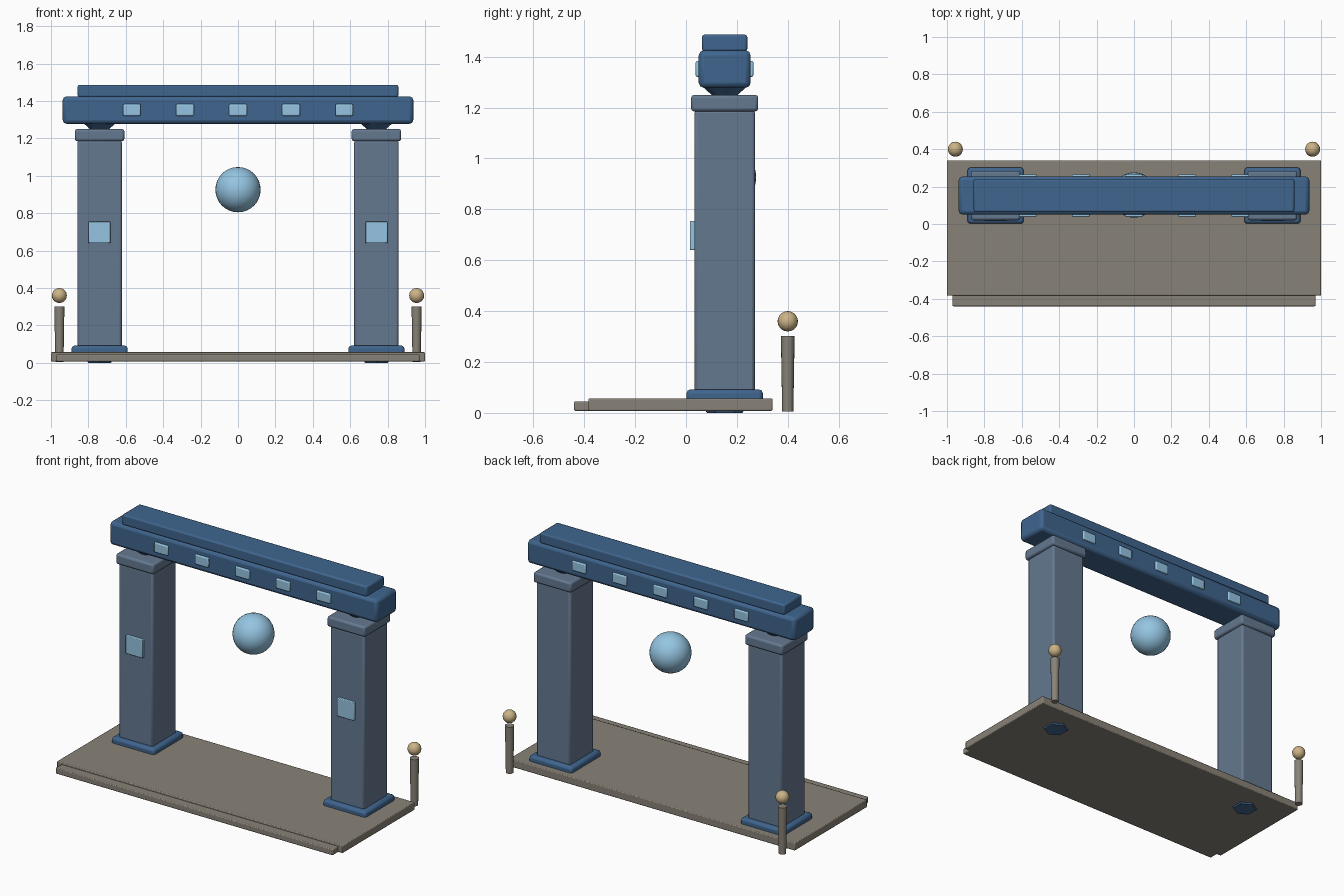
import bpy, math

if "Cube" in bpy.data.objects:
    bpy.data.objects.remove(bpy.data.objects["Cube"])


def material(name, rgb):
    m = bpy.data.materials.new(name)
    m.diffuse_color = (*rgb, 1)
    m.use_nodes = True
    m.node_tree.nodes["Principled BSDF"].inputs["Base Color"].default_value = m.diffuse_color
    return m


STONE = material("warm_stone", (0.25, 0.225, 0.185))
PILLAR = material("slate_blue", (0.13, 0.19, 0.28))
BEAM = material("deep_blue", (0.05, 0.13, 0.27))
GLOW = material("pale_blue", (0.30, 0.56, 0.76))
GOLD = material("lamp_gold", (0.60, 0.45, 0.24))


def finish(name, mat, smooth=False):
    ob = bpy.context.object
    ob.name = name
    ob.data.materials.append(mat)
    if smooth:
        bpy.ops.object.shade_smooth_by_angle(angle=math.radians(40))
    return ob


def box(name, x, y, z, mat, bevel=0.0):
    """Box from (min, max) ranges, with optional rounded edges."""
    bpy.ops.mesh.primitive_cube_add(
        size=1, location=[(a + b) / 2 for a, b in (x, y, z)])
    bpy.context.object.scale = [b - a for a, b in (x, y, z)]
    bpy.ops.object.transform_apply(location=False, rotation=False, scale=True)
    ob = finish(name, mat)
    if bevel:
        mod = ob.modifiers.new("bevel", 'BEVEL')
        mod.width, mod.segments = bevel, 2
        bpy.ops.object.shade_smooth_by_angle(angle=math.radians(40))
    return ob


def cone(name, x, y, z, r_low, r_high, mat, sides=16):
    bpy.ops.mesh.primitive_cone_add(
        vertices=sides, radius1=r_low, radius2=r_high, depth=z[1] - z[0],
        location=(x, y, (z[0] + z[1]) / 2))
    return finish(name, mat, True)


def ball(name, loc, r, mat, seg=32):
    bpy.ops.mesh.primitive_uv_sphere_add(
        segments=seg, ring_count=seg // 2, radius=r, location=loc)
    return finish(name, mat, True)


def around(c, half):
    return (c - half, c + half)


CY = 0.152  # centre line of the gate

# Base slab and front step
box("platform", (-1, 1), (-0.383, 0.34), (0.008, 0.057), STONE, 0.005)
box("front_step", (-0.97, 0.97), (-0.44, -0.37), (0.008, 0.045), STONE, 0.005)

for side, s in (("left", -1), ("right", 1)):
    # Pillar with foot, plinth, shaft, capital and flared neck
    px = 0.74 * s
    cone(side + "_foot", px, CY, (0, 0.03), 0.07, 0.09, BEAM, 6)
    box(side + "_plinth", around(px, 0.15), around(CY, 0.15),
        (0.04, 0.092), BEAM, 0.015)
    box(side + "_shaft", around(px, 0.119), around(CY, 0.119),
        (0.08, 1.19), PILLAR, 0.012)
    box(side + "_capital", around(px, 0.132), around(CY, 0.132),
        (1.185, 1.25), PILLAR, 0.012)
    cone(side + "_neck", px, CY, (1.24, 1.285), 0.04, 0.09, BEAM)
    box(side + "_pillar_inlay", around(px, 0.059), (0.015, 0.05),
        (0.64, 0.755), GLOW, 0.004)
    # Lamp post behind the platform
    lx = 0.955 * s
    cone(side + "_lamp_post", lx, 0.4, (0.005, 0.302), 0.022, 0.027, STONE)
    ball(side + "_lamp", (lx, 0.4, 0.36), 0.04, GOLD, 20)

# Lintel and top rail
box("lintel", (-0.937, 0.937), around(CY, 0.102), (1.278, 1.425), BEAM, 0.02)
box("top_rail", (-0.857, 0.857), around(CY, 0.089), (1.42, 1.487), BEAM, 0.01)

# Inlays along both faces of the lintel
for i in range(-2, 3):
    for face, y in (("front", (0.038, 0.08)), ("back", (0.224, 0.265))):
        box(f"{face}_inlay_{i + 3}", around(0.284 * i, 0.048), y,
            (1.321, 1.383), GLOW, 0.006)

# Floating orb in the opening
ball("orb", (0, 0.155, 0.926), 0.121, GLOW)
